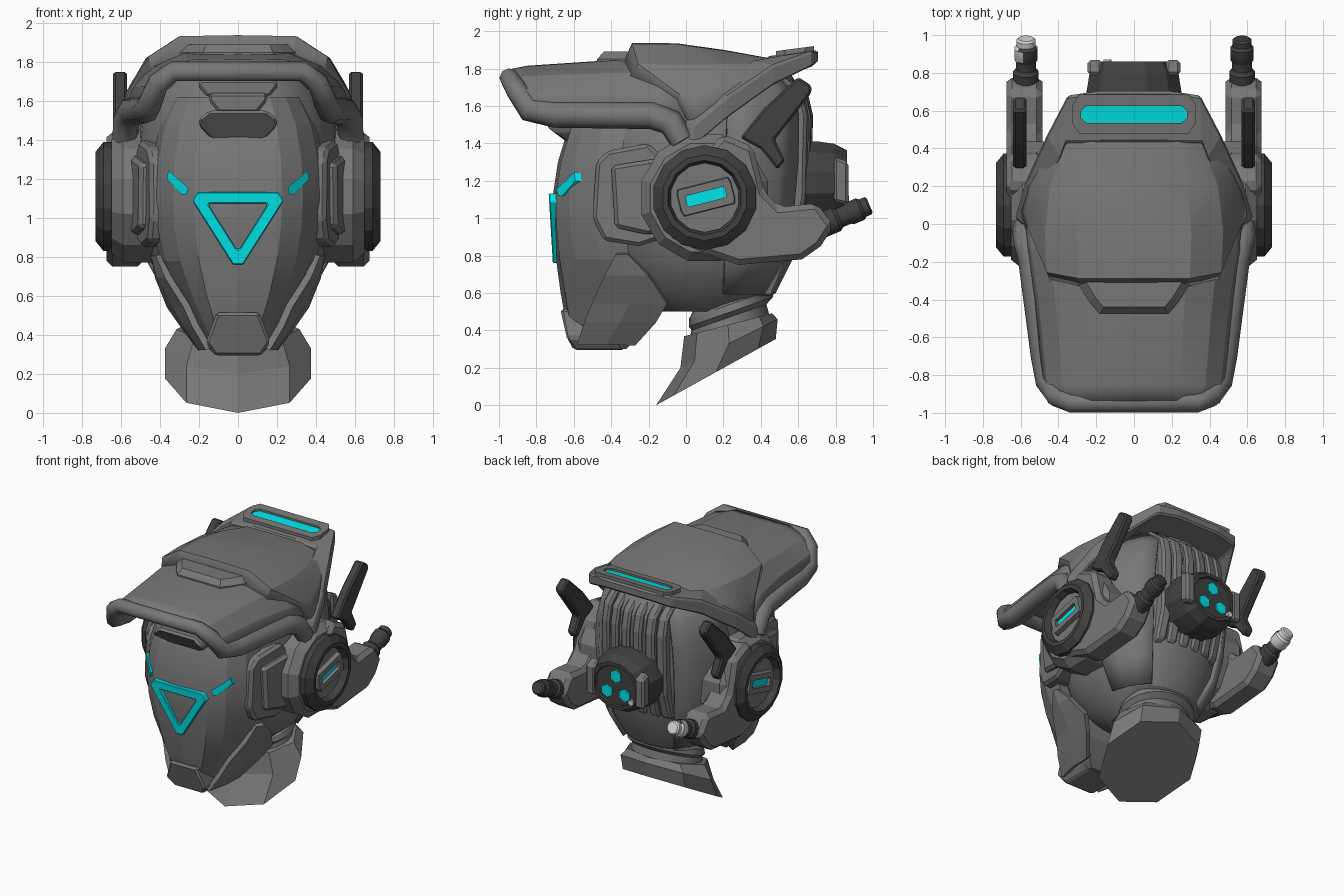
import bpy, bmesh, math
from mathutils import Vector

if "Cube" in bpy.data.objects:
    bpy.data.objects.remove(bpy.data.objects["Cube"])


def material(name, rgb):
    m = bpy.data.materials.new(name)
    m.diffuse_color = (*rgb, 1)
    m.use_nodes = True
    m.node_tree.nodes["Principled BSDF"].inputs["Base Color"].default_value = m.diffuse_color
    return m


GRAY = material("mid gray", (0.185, 0.185, 0.185))
DARK = material("dark gray", (0.052, 0.052, 0.052))
CYAN = material("cyan glow", (0.0, 0.8, 0.83))
LIGHT = material("light gray", (0.7, 0.7, 0.7))


def build(name, verts, faces, mat, mirror=False, bevel=0, smooth=0, solid=0, warp=None):
    bm = bmesh.new()
    vs = [bm.verts.new(warp(Vector(v)) if warp else v) for v in verts]
    for f in faces:
        bm.faces.new([vs[i] for i in f])
    bmesh.ops.recalc_face_normals(bm, faces=bm.faces[:])
    me = bpy.data.meshes.new(name)
    bm.to_mesh(me)
    bm.free()
    me.materials.append(mat)
    if smooth:
        for p in me.polygons:
            p.use_smooth = True
        me.set_sharp_from_angle(angle=math.radians(smooth))
    ob = bpy.data.objects.new(name, me)
    bpy.context.collection.objects.link(ob)
    if mirror:
        ob.modifiers.new("mirror", 'MIRROR')
    if solid:
        s = ob.modifiers.new("thickness", 'SOLIDIFY')
        s.thickness, s.offset = solid, 0
    if bevel:
        b = ob.modifiers.new("bevel", 'BEVEL')
        b.width, b.segments, b.limit_method = bevel, 1, 'ANGLE'
    return ob


def loft(name, rings, mat, closed=True, caps=True, loop=False, **kw):
    n, m = len(rings[0]), len(rings)
    faces = []
    for r in range(m if loop else m - 1):
        s = (r + 1) % m
        for i in range(n if closed else n - 1):
            j = (i + 1) % n
            faces.append((r * n + i, r * n + j, s * n + j, s * n + i))
    if caps and closed and not loop:
        faces += [tuple(range(n)), tuple(range((m - 1) * n, m * n))]
    return build(name, [p for r in rings for p in r], faces, mat, **kw)


def prism(name, axis, poly, d0, d1, mat, **kw):
    place = {'x': lambda a, b, d: (d, a, b), 'y': lambda a, b, d: (a, d, b),
             'z': lambda a, b, d: (a, b, d)}[axis]
    return loft(name, [[place(a, b, d) for a, b in poly] for d in (d0, d1)], mat, **kw)


def sym(half):
    """Close a right-hand outline by reflecting it in x."""
    return half + [(-a, b) for a, b in reversed(half)]


def lathe(name, origin, axis, profile, n, mat, **kw):
    q = Vector(axis).to_track_quat('Z', 'Y')
    rings = [[Vector(origin) + q @ Vector((r * math.cos(t), r * math.sin(t), d))
              for t in [2 * math.pi * (i + .5) / n for i in range(n)]] for d, r in profile]
    return loft(name, rings, mat, **kw)


def oval(yc, zc, rx, ry, slope, n, power=1.0):
    pts = []
    for i in range(n):
        t = 2 * math.pi * i / n - math.pi / 2
        c, s = math.cos(t), math.sin(t)
        pts.append((rx * math.copysign(abs(c) ** power, c),
                    yc + ry * s, zc + slope * ry * s))
    return pts


# Head shell: z, front y, back y, half width
head = [(.50, -.12, .32, .22), (.60, -.3, .48, .35), (.78, -.42, .57, .45), (1.0, -.5, .62, .50),
        (1.3, -.54, .65, .52), (1.5, -.54, .655, .50), (1.65, -.5, .64, .45),
        (1.77, -.4, .56, .35), (1.83, -.3, .45, .2)]
shell = [oval((f + b) / 2, z, w, (b - f) / 2, 0, 24, .8) for z, f, b, w in head]
loft("head_shell", shell, GRAY, smooth=25)

# Raised curved panels and centre ribs on the back of the head
loft("back_panel", [[(x * 1.035, y * 1.035, z) for x, y, z in r[7:11]] for r in shell[1:8]], GRAY,
     closed=False, mirror=True, solid=.03, smooth=25)
rib = [(.5, .85), (.61, .9), (.67, 1.1), (.68, 1.55), (.65, 1.68), (.5, 1.8), (.35, 1.8)]
for i, x in enumerate((.05, .15, .235)):
    prism(f"back_rib_{i}", 'x', rib, x - .036, x + .036, GRAY, mirror=True, bevel=.015,
          warp=lambda v: v + Vector((0, -.5 * v.x ** 2, 0)))

# Face mask: z, half width, front y, rear y
mask = [(1.62, .33, -.56, -.30), (1.48, .40, -.63, -.32), (1.30, .44, -.685, -.35),
        (1.10, .45, -.715, -.35), (.95, .44, -.71, -.33), (.78, .40, -.695, -.30),
        (.60, .32, -.67, -.2), (.46, .235, -.645, -.2), (.34, .16, -.60, -.28), (.30, .12, -.56, -.32)]
cols = [(0, 0), (.5, .05), (.74, .25), (.93, .6), (1, 1)]
rings = []
for z, w, f, b in mask:
    half = [(w * u, f + (b - f) * v, z) for u, v in cols]
    rings.append(half + [(-x, y, z) for x, y, z in reversed(half[1:])])
loft("face_mask", rings, GRAY, smooth=12)

# Jaw side plates: z, front y, rear y, front x, rear x
jaw = [(.81, -.37, -.31, .405, .425), (.70, -.43, -.20, .36, .41), (.55, -.50, -.10, .265, .35),
       (.45, -.54, -.16, .22, .28), (.33, -.58, -.27, .15, .19)]
loft("jaw_plate", [[(a, f, z), ((a + b) / 2 + .015, (f + b2) / 2, z), (b, b2, z)]
                   for z, f, b2, a, b in jaw], GRAY, closed=False, mirror=True, solid=.035)

# Chin guard
prism("chin_guard", 'y', sym([(.12, .295), (.165, .36), (.11, .515)]), -.672, -.4, GRAY, bevel=.015,
      warp=lambda v: v + Vector((0, max(0, .4 - v.z) * .7, 0)))

# Forehead blocks
prism("brow_block", 'y', sym([(.13, 1.40), (.20, 1.47), (.20, 1.51), (.15, 1.55)]), -.745, -.45, GRAY, bevel=.015,
      warp=lambda v: v + Vector((0, max(0, 1.46 - v.z) * 2, 0)))
prism("brow_step", 'y', sym([(.10, 1.54), (.15, 1.60), (.15, 1.64)]), -.66, -.4, GRAY, bevel=.015)
prism("brow_top_step", 'y', sym([(.16, 1.62), (.21, 1.68), (.19, 1.71)]), -.62, -.3, GRAY, bevel=.015)

# Triangle light on the mask
outer = sym([(.025, .76), (.235, 1.09), (.21, 1.132)])
inner = sym([(.008, .84), (.15, 1.065), (.145, 1.075)])


def tri(poly, d):
    return [(x, -.712 - (z - .76) * .06 + d, z) for x, z in poly]


loft("triangle_light", [tri(outer, .06), tri(outer, 0), tri(inner, 0), tri(inner, .06)],
     CYAN, loop=True, bevel=.008)

# Slanted eye lights
prism("eye_light", 'y', [(.255, 1.155), (.265, 1.12), (.29, 1.12), (.365, 1.2), (.357, 1.245)],
      -.688, -.62, CYAN, mirror=True, warp=lambda v: v + Vector((0, (v.x - .26) * .92, 0)))


# Cheek plates beside the mask
def lean(v):
    return v + Vector(((v.y + .2) * .2, 0, 0))


prism("cheek_plate", 'x', [(-.48, 1.3), (-.42, 1.36), (-.2, 1.4), (-.1, 1.3), (-.1, .9), (-.25, .85),
                           (-.44, .88), (-.5, 1.0)], .36, .51, GRAY, mirror=True, bevel=.02, warp=lean)
prism("cheek_pad", 'x', [(-.40, 1.28), (-.15, 1.32), (-.1, 1.2), (-.1, .95), (-.2, .91), (-.38, .95)],
      .45, .545, GRAY, mirror=True, bevel=.02, warp=lean)

# Cap: visor and raised dome as arched sections
arch = [(0, 0, 0), (.5, .01, 0), (.77, .24, .03), (.93, .6, .25), (1, 1, .33)]


def section(y, top, w, zb, sh=0):
    half = [(w * u, y + sh * s, top + (zb - top) * v) for u, v, s in arch]
    return [(-a, b, c) for a, b, c in reversed(half[1:])] + half


loft("visor", [section(*s) for s in [(-.95, 1.78, .44, 1.68), (-.85, 1.80, .48, 1.58),
     (-.4, 1.83, .53, 1.56), (-.15, 1.84, .57, 1.53), (.02, 1.84, .58, 1.46)]],
     GRAY, closed=False, solid=.03, smooth=20)
loft("cap_dome", [section(*s) for s in [(-.32, 1.83, .56, 1.5, 1), (-.28, 1.925, .585, 1.48, 1),
     (-.05, 1.92, .60, 1.46, .4), (.2, 1.885, .565, 1.58), (.42, 1.845, .46, 1.72),
     (.52, 1.83, .40, 1.76)]], GRAY, closed=False, solid=.03, smooth=20)

# Raised block on the visor top
block = sym([(.18, -.475), (.23, -.42), (.31, -.30), (.31, -.2)])
loft("visor_block", [[(x * k, y + (1 - k) * .35 * (y < -.25), z) for x, y in block]
                     for k, z in ((1, 1.8), (1, 1.85), (.9, 1.89))], GRAY)

# Thick visor rim
half = [(.58, -.02, 1.41, 1), (.57, -.08, 1.51, 1.1), (.54, -.18, 1.55, 1.15), (.475, -.7, 1.555, 1.1),
        (.455, -.84, 1.58, 1), (.41, -.91, 1.69, .9), (.33, -.947, 1.752, .8)]
path = half + [(-a, b, c, r) for a, b, c, r in reversed(half)]
cu = bpy.data.curves.new("visor_rim", 'CURVE')
cu.dimensions, cu.bevel_depth, cu.bevel_resolution, cu.use_fill_caps = '3D', .065, 2, True
sp = cu.splines.new('POLY')
sp.points.add(len(path) - 1)
for p, (a, b, c, r) in zip(sp.points, path):
    p.co, p.radius = (a, b, c, 1), r
cu.materials.append(GRAY)
bpy.context.collection.objects.link(bpy.data.objects.new("visor_rim", cu))

# Rear lip and band: outer x y ztop zbottom, inner x y ztop zbottom
band = [(.18, .705, 1.90, 1.83, .18, .43, 1.865, 1.78), (.35, .68, 1.895, 1.81, .36, .43, 1.855, 1.77),
        (.46, .47, 1.82, 1.71, .39, .35, 1.84, 1.70), (.575, .22, 1.65, 1.53, .48, .14, 1.70, 1.56),
        (.63, .03, 1.49, 1.37, .54, -.04, 1.53, 1.39)]
rects = [[(a, b, c), (a, b, d), (e, f, h), (e, f, g)] for a, b, c, d, e, f, g, h in band]
rects = [[(-x, y, z) for x, y, z in r] for r in reversed(rects)] + rects
loft("rear_band", rects, GRAY, bevel=.012)


# Light slot on the rear lip
def on_lip(v):
    return v + Vector((0, 0, 1.867 + (v.y - .43) * .13))


slot = sym([(.25, .535), (.28, .56), (.28, .6), (.25, .625)])
rim = sym([(.29, .48), (.325, .53), (.325, .635), (.29, .685)])
loft("slot_frame", [[(x, y, z) for x, y in p] for p, z in ((rim, -.02), (rim, .02), (slot, .02), (slot, -.02))],
     GRAY, loop=True, warp=on_lip)
prism("slot_light", 'z', slot, -.004, .005, CYAN, warp=on_lip)

# Ear assemblies
ear = (0, .1, 1.11)
lathe("ear_housing", ear, (1, 0, 0), [(.40, .35), (.59, .35), (.65, .30)], 12, GRAY, mirror=True)
lathe("ear_ring", ear, (1, 0, 0), [(.60, .25), (.63, .28), (.69, .28), (.73, .23), (.73, .20), (.69, .185),
                                   (.60, .185)], 14, DARK, mirror=True, loop=True)
lathe("ear_disc", ear, (1, 0, 0), [(.60, .19), (.68, .19)], 14, GRAY, mirror=True)


def ear_slot(a, b, x):
    """Tilted lozenge outline around the ear centre."""
    c, s = math.cos(.25), math.sin(.25)
    return [(x, .107 + u * a * c - v * b * s, 1.115 + u * a * s + v * b * c) for u, v in
            ((-1, -.6), (-.94, -1), (.94, -1), (1, -.6), (1, .6), (.94, 1), (-.94, 1), (-1, .6))]


loft("ear_slot_frame", [ear_slot(.15, .075, .67), ear_slot(.145, .07, .715), ear_slot(.108, .03, .715),
                        ear_slot(.108, .03, .67)], GRAY, mirror=True, loop=True)
loft("ear_light", [ear_slot(.108, .03, .67), ear_slot(.108, .03, .69)], CYAN, mirror=True)

# Bracket arms, plugs and fins
prism("ear_bracket", 'x', [(-.1, .9), (.05, .83), (.28, .75), (.62, .78), (.72, .85), (.79, .96), (.70, 1.08),
                           (.5, 1.06), (.42, 1.14), (.36, 1.38), (.2, 1.45), (.05, 1.3)],
      .485, .675, GRAY, mirror=True, bevel=.03)
base, aim = (.572, .71, .955), (0, .92, .39)
lathe("plug", base, aim, [(0, .07), (.1, .07), (.12, .055), (.17, .055)], 12, DARK, mirror=True, smooth=35)
tip = [(.165, .055), (.18, .064), (.24, .064), (.255, .052), (.285, .052), (.295, .042)]
lathe("right_plug_tip", base, aim, tip, 12, DARK, smooth=35)
worn = lathe("left_plug_tip", (-base[0], *base[1:]), aim, tip, 12, LIGHT, smooth=35).data
worn.materials.append(DARK)
for p in worn.polygons:
    if p.center.y < .935 and p.normal.z > .1 and p.normal.x > -.45:
        p.material_index = 1
prism("ear_fin", 'x', [(.29, 1.43), (.42, 1.59), (.6, 1.755), (.67, 1.71), (.67, 1.67), (.475, 1.42),
                       (.53, 1.31), (.49, 1.26), (.40, 1.37)], .57, .64, DARK, mirror=True, bevel=.012)

# Rear exhaust drum with three hexagonal lights


def squash(v):
    return Vector((v.x, v.y, 1.19 + (v.z - 1.19) * .88))


lathe("exhaust_drum", (0, 0, 1.19), (0, 1, 0), [(.5, .26), (.70, .26), (.79, .245), (.86, .205), (.86, .175),
                                                (.845, .17)], 12, DARK, warp=squash)
for i in range(3):
    t = math.pi / 2 + i * 2 * math.pi / 3
    at = (.085 * math.cos(t), 0, 1.175 + .085 * math.sin(t))
    lathe(f"exhaust_light_{i}", at, (0, 1, 0), [(.83, .05), (.854, .05)], 6, CYAN)
prism("exhaust_lug", 'x', [(.79, 1.09), (.868, 1.07), (.868, 1.30), (.79, 1.33)], .17, .245, GRAY,
      mirror=True, bevel=.015)
lathe("exhaust_stud", (-.14, 0, 1.10), (0, 1, 0), [(.83, .022), (.872, .022)], 8, LIGHT)

# Neck rings and slanted collar
neck = [(.23, .40, .27, .22, .3), (.23, .47, .26, .20, .35), (.24, .50, .29, .225, .35), (.24, .54, .28, .225, .35),
        (.24, .56, .25, .205, .3), (.25, .60, .28, .24, .3), (.25, .68, .30, .25, .2)]
loft("neck", [oval(*r, 24) for r in neck], GRAY, smooth=25)
collar = [(.16, .177, .375, .32, .553), (.23, .33, .375, .26, .5), (.225, .43, .315, .235, .26)]
loft("neck_collar", [oval(*r, 8) for r in collar], GRAY)
